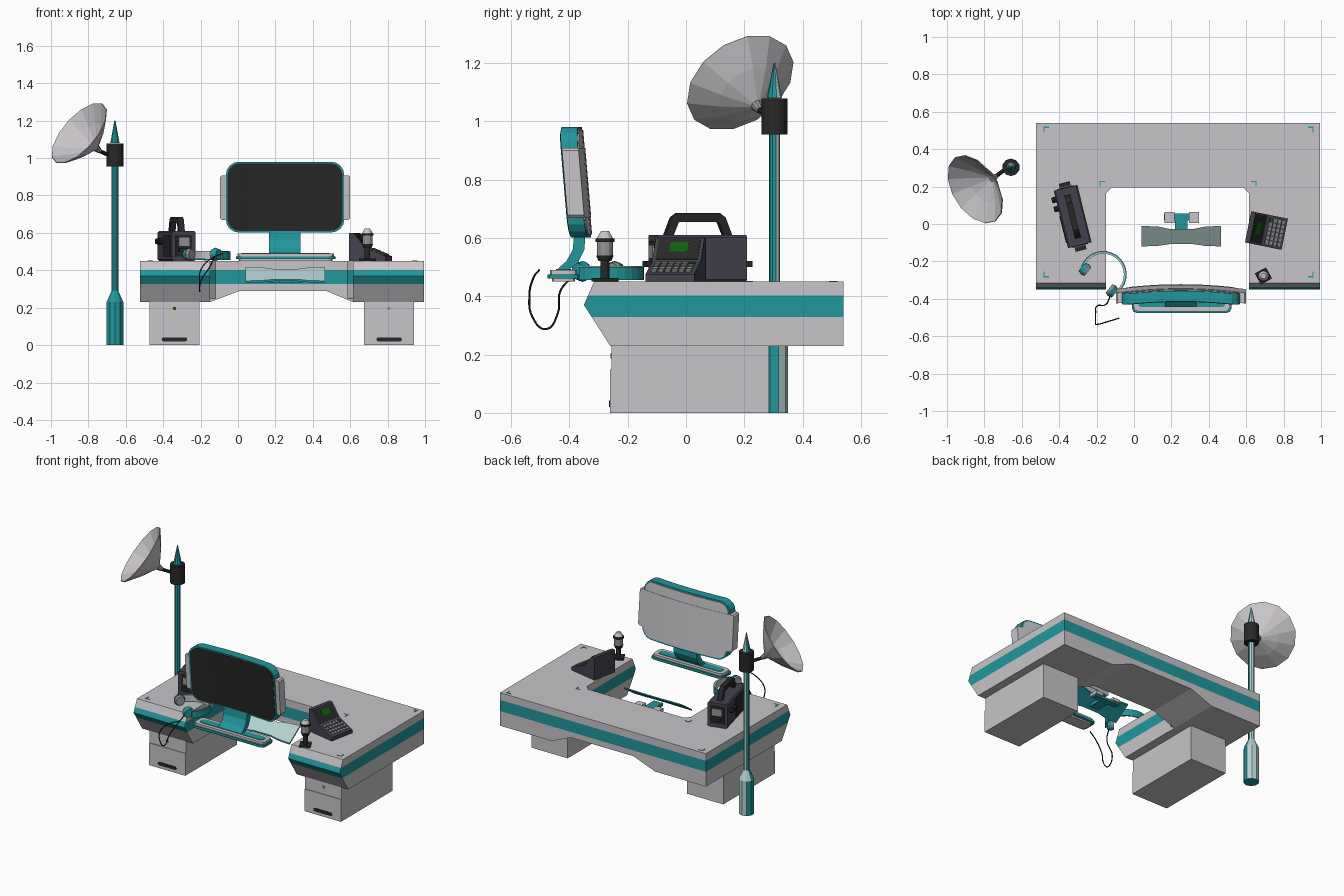
import bpy, bmesh, math
from mathutils import Matrix, Vector

if "Cube" in bpy.data.objects:
    bpy.data.objects.remove(bpy.data.objects["Cube"])

def mat(name, r, g, b):
    m = bpy.data.materials.new(name)
    m.diffuse_color = (r, g, b, 1)
    m.use_nodes = True
    m.node_tree.nodes["Principled BSDF"].inputs["Base Color"].default_value = m.diffuse_color
    return m

GREY = mat("light_grey", .58, .555, .58)
TEAL = mat("teal", .015, .31, .335)
PALE = mat("pale_teal", .46, .64, .63)
BLACK = mat("soft_black", .021, .021, .021)
SLATE = mat("dark_slate", .055, .055, .078)
GREEN = mat("screen_green", .005, .11, .005)
METAL = mat("mid_grey", .30, .30, .31)
I4 = Matrix.Identity(4)
T = Matrix.Translation
R = Matrix.Rotation

def finish(name, bm, mats, rule=None, M=I4):
    bmesh.ops.recalc_face_normals(bm, faces=bm.faces)
    if rule:
        for f in bm.faces:
            f.material_index = rule(f.calc_center_median(), f.normal)
    bm.transform(M)
    me = bpy.data.meshes.new(name)
    bm.to_mesh(me)
    bm.free()
    for m in mats:
        me.materials.append(m)
    o = bpy.data.objects.new(name, me)
    bpy.context.collection.objects.link(o)
    return o

def prism(name, pts, axis, lo, hi, mats, rule=None, M=I4, cuts=(), bend=None):
    """Extrude a 2D outline along an axis; cuts = (axis index, value) loop cuts."""
    put = {'x': lambda a, u, v: (a, u, v), 'y': lambda a, u, v: (u, a, v), 'z': lambda a, u, v: (u, v, a)}[axis]
    bm = bmesh.new()
    f = bm.faces.new([bm.verts.new(put(lo, *p)) for p in pts])
    ext = bmesh.ops.extrude_face_region(bm, geom=[f])['geom']
    d = Vector(put(hi - lo, 0, 0))
    bmesh.ops.translate(bm, verts=[v for v in ext if isinstance(v, bmesh.types.BMVert)], vec=d)
    if not any(isinstance(g, bmesh.types.BMFace) and g is f for g in bm.faces[:]) and not f.is_valid:
        bm.faces.new([v for v in bm.verts][:len(pts)])
    for i, c in cuts:
        n = Vector((i == 0, i == 1, i == 2))
        bmesh.ops.bisect_plane(bm, geom=bm.verts[:] + bm.edges[:] + bm.faces[:], plane_co=n * c, plane_no=n)
    if bend:
        for v in bm.verts:
            v.co.y += bend(v.co)
    return finish(name, bm, mats, rule, M)

def box(name, x0, x1, y0, y1, z0, z1, m, M=I4):
    return prism(name, [(x0, y0), (x1, y0), (x1, y1), (x0, y1)], 'z', z0, z1, [m], M=M)

def cone(name, p0, p1, r0, r1, n, mats, rule=None):
    p0, p1 = Vector(p0), Vector(p1)
    d = p1 - p0
    bm = bmesh.new()
    bmesh.ops.create_cone(bm, cap_ends=True, segments=n, radius1=r0, radius2=max(r1, .0005), depth=d.length)
    return finish(name, bm, mats, rule, T((p0 + p1) / 2) @ d.to_track_quat('Z', 'Y').to_matrix().to_4x4())

def round_rect(x0, x1, z0, z1, r, n=4):
    pts = []
    for cx, cz, a in ((x1 - r, z1 - r, 0), (x0 + r, z1 - r, 90), (x0 + r, z0 + r, 180), (x1 - r, z0 + r, 270)):
        for k in range(n + 1):
            t = math.radians(a + 90 * k / n)
            pts.append((cx + r * math.cos(t), cz + r * math.sin(t)))
    return pts

# U-shaped desk: two wings and a rear bridge, teal band by height
band = lambda c, n: 1 if .33 < c.z < .40 and abs(n.z) < .9 else 0
cuts = [(2, .328), (2, .402)]
wing = [(-.315, .45), (-.35, .37), (-.26, .23), (.54, .23), (.54, .45)]
for side, x0, x1 in (("left", -.525, -.15), ("right", .615, .995)):
    prism(side + "_desk_wing", wing, 'x', x0, x1, [GREY, TEAL], band, cuts=cuts)
prism("desk_bridge", [(-.15, .45), (-.15, .23), (.01, .29), (.47, .29), (.615, .23), (.615, .45)],
      'y', .195, .54, [GREY, TEAL], band, cuts=cuts)
for x, s in ((-.15, 1), (.615, -1)):
    prism("desk_inner_corner", [(x, .195), (x + s * .03, .195), (x, .165)], 'z', .25, .45, [GREY, TEAL], band, cuts=cuts)

# teal corner marks on the desk top
for x, y, sx, sy in ((-.485, .52, 1, -1), (.96, .52, -1, -1), (-.485, -.285, 1, 1), (.96, -.285, -1, 1),
                     (-.185, .23, 1, -1), (.655, .23, -1, -1)):
    prism("corner_mark", [(x, y), (x + sx * .03, y), (x + sx * .03, y + sy * .006), (x + sx * .006, y + sy * .006),
          (x + sx * .006, y + sy * .03), (x, y + sy * .03)], 'z', .449, .452, [TEAL])

# pedestals with drawer plate, vent and lamp
for side, x, lamp in (("left", -.34, GREEN), ("right", .808, METAL)):
    box(side + "_pedestal", x - .134, x + .134, -.256, .284, 0, .235, GREY)
    box(side + "_drawer", x - .134, x + .134, -.261, -.25, 0, .148, GREY)
    prism(side + "_vent", round_rect(x - .068, x + .068, .02, .042, .01, 2), 'y', -.264, -.258, [BLACK])
    box(side + "_lamp", x - .008, x + .008, -.259, -.25, .187, .203, lamp)

# antenna mast: pale on its front faces
PX, PY = -.658, .303
front = lambda c, n: 1 if n.y < -.5 and n.x < .75 else 0
for name, z0, z1, r0, r1 in (("mast_base", 0, .23, .047, .047), ("mast_shoulder", .23, .29, .047, .019),
                             ("mast_pole", .29, .96, .019, .019), ("mast_tip", 1.08, 1.2, .026, .003)):
    cone(name, (PX, PY, z0), (PX, PY, z1), r0, r1, 10, [TEAL, PALE], front)
cone("mast_collar", (PX, PY, .955), (PX, PY, 1.078), .045, .045, 16, [BLACK])

# dish: faceted bowl aimed up, left and forward
axis = Vector((-.68, -.43, .593)).normalized()
rim = Vector((-.848, .186, 1.132))
hub = rim - axis * .13
bm = bmesh.new()
rings = [[bm.verts.new((r * math.cos(k * math.tau / 14), r * math.sin(k * math.tau / 14), h)) for k in range(14)]
         for r, h in ((.02, 0), (.115, .06), (.203, .13))]
bm.faces.new(rings[0])
for a, b in zip(rings, rings[1:]):
    for k in range(14):
        bm.faces.new((a[k], a[k - 1], b[k - 1], b[k]))
dish = finish("dish", bm, [GREY], M=T(hub) @ axis.to_track_quat('Z', 'Y').to_matrix().to_4x4())
dish.modifiers.new("thickness", 'SOLIDIFY').thickness = .005
elbow = hub - axis * .03
cone("dish_socket", elbow, hub + axis * .005, .014, .022, 10, [METAL])
cone("dish_arm", elbow, (PX - .03, PY - .01, 1.015), .011, .011, 8, [BLACK])

# curved, tilted monitor
bend = lambda c: -.02 * ((c.x - .25) / .32) ** 2 - (c.z - .6) * .085
xs = [(0, -.05 + .06 * k) for k in range(11)]
prism("monitor_frame", round_rect(-.065, .568, .602, .98, .07), 'y', -.382, -.325, [TEAL], cuts=xs, bend=bend)
prism("monitor_screen", round_rect(-.055, .558, .611, .971, .062), 'y', -.385, -.378, [BLACK], cuts=xs, bend=bend)
prism("monitor_back", round_rect(-.055, .558, .612, .97, .062), 'y', -.33, -.321, [GREY], cuts=xs, bend=bend)
prism("monitor_ears", round_rect(-.095, .598, .67, .908, .008, 1), 'y', -.376, -.319, [GREY], cuts=xs, bend=bend)

# monitor neck and base
prism("monitor_neck", [(-.345, .62), (-.348, .56), (-.37, .515), (-.41, .485), (-.45, .485), (-.41, .52),
      (-.388, .56), (-.383, .62)], 'x', .165, .335, [TEAL])
for name, i, z0, z1, m in (("base_foot", .015, .45, .46, GREY), ("base_band", 0, .46, .475, TEAL),
                           ("base_top", .008, .475, .49, GREY), ("base_inset", .03, .489, .493, TEAL)):
    prism(name, round_rect(-.01 + i, .52 - i, -.475 + i, -.365 - i, .022, 2), 'z', z0, z1, [m])

# waisted keyboard tray sloping to the front, with its bracket behind
bm_tray = [(.04, -.12), (.13, -.117), (.19, -.108), (.32, -.108), (.38, -.117), (.465, -.12),
           (.465, -.01), (.38, -.014), (.32, -.026), (.19, -.026), (.13, -.014), (.04, -.01)]
tray = prism("keyboard_tray", bm_tray, 'z', 0, .01, [TEAL, PALE], lambda c, n: 1 if n.z > .5 else 0)
for v in tray.data.vertices:
    v.co.z += .405 + .68 * v.co.y + .01
box("tray_bracket", .16, .345, .02, .055, .335, .35, TEAL)
box("tray_stem", .22, .285, -.07, .03, .335, .355, TEAL)
for x in (.19, .32):
    box("bracket_pad", x - .027, x + .027, .005, .065, .345, .365, GREY)

# portable radio with handle, knobs and speaker panels
M = T((-.328, .04, 0)) @ R(math.radians(14), 4, 'Z')
prism("radio_body", round_rect(-.065, .065, .45, .61, .008, 1), 'y', -.158, .158, [SLATE], M=M)
prism("radio_handle", [(-.12, .605), (-.095, .67), (-.075, .685), (.075, .685), (.095, .67), (.12, .605),
      (.09, .605), (.07, .655), (-.07, .655), (-.09, .605)], 'x', -.016, .016, [BLACK], M=M)
for s in (-1, 1):
    box("radio_end_panel", -.045, .045, s * .158 - .004, s * .158 + .004, .475, .59, BLACK, M)
    box("radio_end_dial", -.03, .03, s * .163 - .004, s * .163 + .004, .53, .575, METAL, M)
    box("radio_latch", -.03, .03, s * .172 - .015, s * .172 + .015, .5, .52, BLACK, M)
box("radio_speaker", -.069, -.06, -.13, .02, .475, .59, BLACK, M)
for y in (.06, .11):
    cone("radio_knob", M @ Vector((-.06, y, .555)), M @ Vector((-.088, y, .555)), .018, .015, 10, [BLACK])

# desktop terminal facing right
M = T((.708, -.035, 0)) @ R(math.radians(-11.5), 4, 'Z')
prism("terminal_body", [(-.1, .45), (-.1, .6), (-.075, .6), (-.01, .52), (.1, .475), (.1, .45)],
      'y', -.085, .085, [SLATE], M=M)
S = M @ T((-.0425, 0, .56)) @ R(.888, 4, 'Y')
box("terminal_screen", -.045, .045, -.074, .074, -.002, .003, BLACK, S)
box("terminal_readout", -.03, .012, -.03, .035, .002, .005, GREEN, S)
K = M @ T((.045, 0, .4975)) @ R(.388, 4, 'Y')
for i in range(4):
    for j in range(6):
        x, y = -.036 + .024 * i, -.06 + .024 * j
        box("terminal_key", x - .008, x + .008, y - .009, y + .009, -.002, .006, GREEN if (i, j) == (0, 5) else METAL, K)

# desk microphone
mx, my = .692, -.278
box("mic_foot", -.034, .034, -.034, .034, .45, .462, BLACK, T((mx, my, 0)) @ R(.5, 4, 'Z'))
for name, z0, z1, r0, r1, m in (("mic_stem", .46, .525, .015, .015, BLACK), ("mic_cup", .52, .54, .022, .03, BLACK),
                                ("mic_head", .54, .6, .027, .027, METAL), ("mic_ring", .585, .597, .033, .033, BLACK),
                                ("mic_cap", .6, .623, .027, .014, GREY)):
    cone(name, (mx, my, z0), (mx, my, z1), r0, r1, 12, [m])

# headset lying on the desk corner
C = Vector((-.165, -.27, 0))
def arc(r0, r1):
    a = [math.radians(-50 + 210 * k / 16) for k in range(17)]
    return [(C.x + r0 * math.cos(t), C.y + r0 * math.sin(t)) for t in a] + \
           [(C.x + r1 * math.cos(t), C.y + r1 * math.sin(t)) for t in reversed(a)]
prism("headband_outer", arc(.126, .119), 'z', .456, .50, [TEAL])
prism("headband_pad", arc(.119, .111), 'z', .46, .503, [GREY])
mid = Vector((-.19, -.3, .485))
for x, y in ((-.265, -.24), (-.115, -.36)):
    p = Vector((x, y, .485))
    d = (mid - p).normalized()
    cone("ear_cup", p - d * .018, p + d * .008, .028, .036, 12, [TEAL])
    cone("ear_pad", p + d * .008, p + d * .024, .033, .029, 12, [METAL])

# headset cable
cu = bpy.data.curves.new("headset_cable", 'CURVE')
cu.dimensions = '3D'
cu.bevel_depth = .0035
cu.bevel_resolution = 1
pts = [(-.125, -.38, .475), (-.15, -.43, .42), (-.2, -.44, .34), (-.205, -.48, .287), (-.205, -.527, .33),
       (-.2, -.537, .4), (-.14, -.522, .465), (-.08, -.503, .49)]
sp = cu.splines.new('BEZIER')
sp.bezier_points.add(len(pts) - 1)
for b, p in zip(sp.bezier_points, pts):
    b.co = p
    b.handle_left_type = b.handle_right_type = 'AUTO'
sp.resolution_u = 5
cu.materials.append(BLACK)
bpy.context.collection.objects.link(bpy.data.objects.new("headset_cable", cu))
